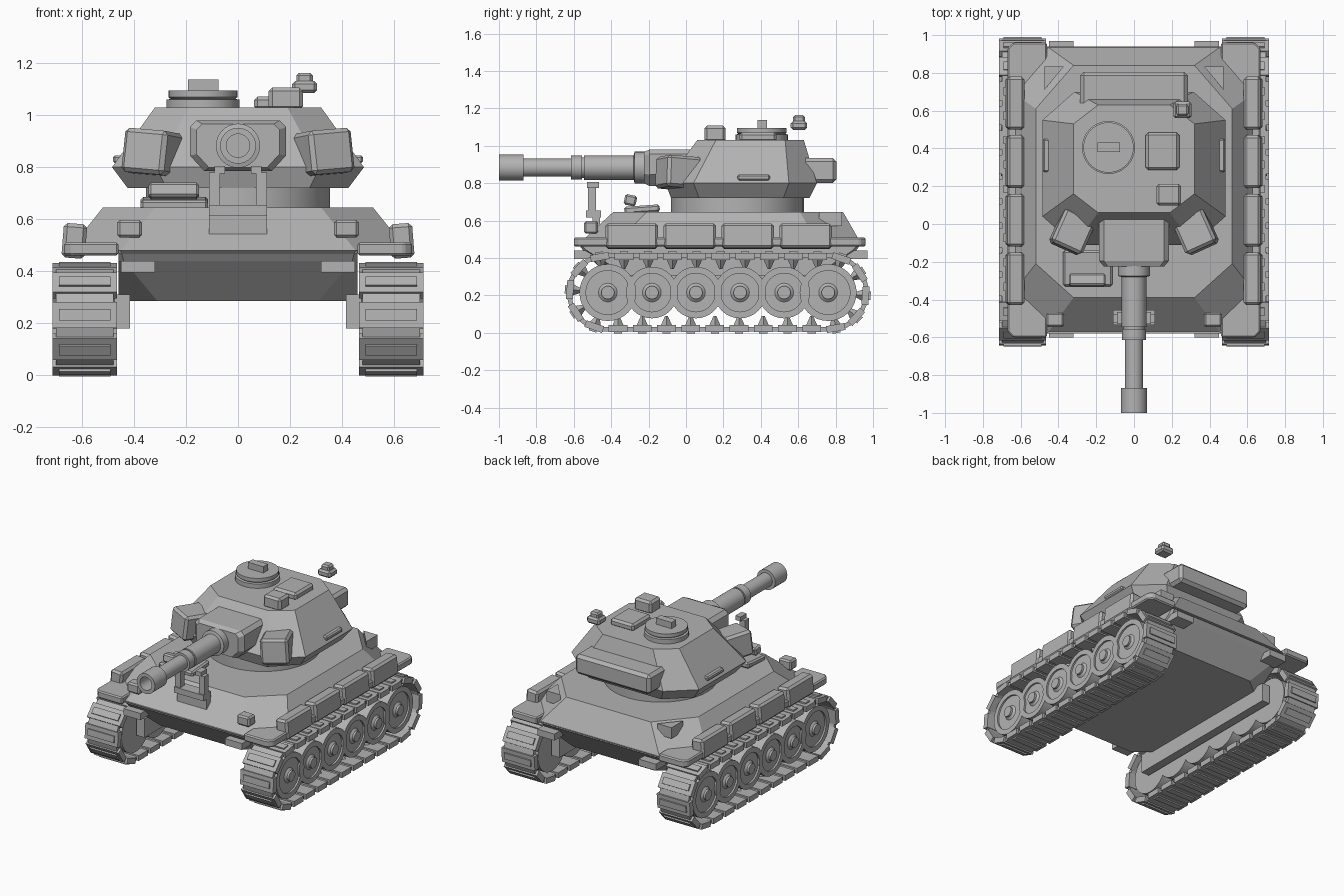
import bpy, bmesh, math
from mathutils import Matrix, Vector

if "Cube" in bpy.data.objects:
    bpy.data.objects.remove(bpy.data.objects["Cube"])

grey = bpy.data.materials.new("armour_grey")
grey.diffuse_color = (0.45, 0.45, 0.45, 1)
grey.use_nodes = True
grey.node_tree.nodes["Principled BSDF"].inputs["Base Color"].default_value = grey.diffuse_color


def finish(name, bm, bevel=0.0, smooth=False):
    bmesh.ops.recalc_face_normals(bm, faces=bm.faces)
    me = bpy.data.meshes.new(name)
    bm.to_mesh(me)
    bm.free()
    me.materials.append(grey)
    ob = bpy.data.objects.new(name, me)
    bpy.context.collection.objects.link(ob)
    if bevel:
        m = ob.modifiers.new("bevel", 'BEVEL')
        m.width, m.segments = bevel, 1
    if smooth:
        bpy.context.view_layer.objects.active = ob
        ob.select_set(True)
        bpy.ops.object.shade_smooth_by_angle(angle=math.radians(30))
        ob.select_set(False)
    return ob


def add_box(bm, lo, hi, mat=Matrix()):
    lo, hi = Vector(lo), Vector(hi)
    bmesh.ops.create_cube(bm, size=1, matrix=mat @ Matrix.Translation((lo + hi) / 2)
                          @ Matrix.Diagonal((*(hi - lo), 1)))


def box(name, lo, hi, bevel=0.0, rot=None):
    c = (Vector(lo) + Vector(hi)) / 2
    bm = bmesh.new()
    mat = Matrix.Translation(c) @ rot @ Matrix.Translation(-c) if rot else Matrix()
    add_box(bm, lo, hi, mat)
    return finish(name, bm, bevel)


def pair(name, lo, hi, bevel=0.0, ry=0.0, rx=0.0, rz=0.0):
    # Same box on both sides, mirrored in x
    for s, tag in ((1, "right"), (-1, "left")):
        l = (min(s * lo[0], s * hi[0]), lo[1], lo[2])
        h = (max(s * lo[0], s * hi[0]), hi[1], hi[2])
        rot = (Matrix.Rotation(s * rz, 4, 'Z') @ Matrix.Rotation(rx, 4, 'X')
               @ Matrix.Rotation(s * ry, 4, 'Y'))
        box(name + "_" + tag, l, h, bevel, rot)


def octagon(z, hx, y0, y1, cx, cf, cr):
    # Chamfered rectangle: cx = corner cut in x, cf / cr = cut in y at front / rear
    r = [(hx - cx, y0), (hx, y0 + cf), (hx, y1 - cr), (hx - cx, y1)]
    return [(x, y, z) for x, y in r] + [(-x, y, z) for x, y in reversed(r)]


def loft(name, rings, bevel=0.0):
    bm = bmesh.new()
    vs = [[bm.verts.new(p) for p in r] for r in rings]
    n = len(vs[0])
    for a, b in zip(vs, vs[1:]):
        for i in range(n):
            bm.faces.new((a[i], a[(i + 1) % n], b[(i + 1) % n], b[i]))
    bm.faces.new(vs[0])
    bm.faces.new(vs[-1])
    return finish(name, bm, bevel)


def lathe(name, prof, origin, axis='Z', seg=32):
    # Revolve (radius, along) points; closed with caps where the radius is 0
    bm = bmesh.new()
    rings = []
    for r, t in prof:
        k = 1 if r == 0 else seg
        ring = []
        for i in range(k):
            a = 2 * math.pi * i / seg
            u, v = r * math.cos(a), r * math.sin(a)
            p = {'Z': (u, v, t), 'Y': (u, t, v), 'X': (t, u, v)}[axis]
            ring.append(bm.verts.new(Vector(origin) + Vector(p)))
        rings.append(ring)
    for a, b in zip(rings, rings[1:]):
        for i in range(seg):
            q = [a[i % len(a)], a[(i + 1) % len(a)], b[(i + 1) % len(b)], b[i % len(b)]]
            bm.faces.new(list(dict.fromkeys(q)))
    return finish(name, bm, smooth=True)


# Hull
loft("lower_hull", [octagon(.285, .46, -.40, .78, .15, .12, .12),
                    octagon(.44, .46, -.55, .91, .02, .02, .02),
                    octagon(.48, .46, -.58, .94, .01, .01, .01)])
loft("upper_hull", [octagon(.47, .66, -.58, .94, .20, .19, .23),
                    octagon(.645, .52, -.39, .84, .20, .18, .23)])
for s, tag in ((1, "right"), (-1, "left")):
    pts = [(.46, -.60), (.64, -.60), (.67, -.57), (.67, .93), (.64, .96), (.46, .96)]
    loft("fender_" + tag, [[(s * x, y, z) for x, y in pts] for z in (.46, .51)], .008)
    # Wedge on the rear deck corner
    tri = [(.37, .835), (.475, .835), (.475, .71)]
    loft("rear_wedge_" + tag, [[(s * x, y, z) for x, y in tri] for z in (.57, .645)])
pair("hull_side_rail", (.415, -.42, .18), (.475, .78, .31))
pair("front_tow_block", (.32, -.60, .395), (.45, -.50, .44))
pair("rear_tow_block", (.32, .86, .395), (.45, .97, .44))
pair("front_lamp", (.37, -.545, .53), (.465, -.47, .597), .01)
for i in range(4):
    y = -.43 + .31 * i
    pair("stowage_box_%d" % (i + 1), (.585, y, .45), (.675, y + .28, .583), .014, ry=-.08)

# Driver hatch and viewing block
box("driver_plate", (-.375, -.33, .64), (-.115, -.14, .68), .01, Matrix.Rotation(.07, 4, 'X'))
box("driver_view_block", (-.345, -.33, .68), (-.15, -.265, .737), .01, Matrix.Rotation(-.2, 4, 'X'))

# Barrel rest
box("rest_base", (-.112, -.535, .615), (.112, -.455, .655))
box("rest_foot", (-.112, -.50, .53), (.112, -.46, .62))
pair("rest_post", (.07, -.525, .65), (.112, -.48, .78))
pair("rest_tip", (.05, -.53, .775), (.09, -.465, .805))

# Tracks: links spread along a stadium-shaped path
Y0, Y1, ZC, R, N = -.428, .768, .215, .196, 28
L = Y1 - Y0
per = 2 * L + 2 * math.pi * R


def path(d):
    d %= per
    if d < L:
        return Y0 + d, ZC - R, 0.0
    d -= L
    if d < math.pi * R:
        a = d / R
        return Y1 + R * math.sin(a), ZC - R * math.cos(a), a
    d -= math.pi * R
    if d < L:
        return Y1 - d, ZC + R, math.pi
    a = (d - L) / R
    return Y0 - R * math.sin(a), ZC + R * math.cos(a), a + math.pi


for s, tag in ((1, "right"), (-1, "left")):
    bm = bmesh.new()
    for i in range(N):
        y, z, a = path((i + .5) * per / N)
        m = Matrix.Translation((s * .59, y, z)) @ Matrix.Rotation(a, 4, 'X')
        w = .125
        add_box(bm, (-w, -.05, -.015), (w, .05, .022), m)
        add_box(bm, (-.10, -.022, -.024), (.10, .022, 0), m)
        # Hinge to the next link
        y, z, a = path((i + 1) * per / N)
        h = Matrix.Translation((s * .59, y, z)) @ Matrix.Rotation(a, 4, 'X')
        add_box(bm, (-.11, -.03, -.012), (.11, .03, .012), h)
        # Guide tooth
        bmesh.ops.create_cone(bm, cap_ends=True, segments=4, radius1=.03, radius2=.008,
                              depth=.05, matrix=m @ Matrix.Translation((0, 0, .045)))
    finish("track_" + tag, bm)
    # Road wheels: paired discs with a groove for the teeth
    for i in range(6):
        y = -.418 + .2356 * i
        r = .152 if i in (0, 5) else .138
        x0, x1 = .485, .69
        prof = [(0, x0), (r, x0), (r, .565), (.09, .565), (.09, .615), (r, .615), (r, x1),
                (r - .035, x1), (r - .035, x1 - .012), (.05, x1 - .012),
                (.035, x1), (.035, x1 + .014), (0, x1 + .014)]
        lathe("road_wheel_%s_%d" % (tag, i + 1), [(p, s * t) for p, t in prof],
              (0, y, ZC), 'X')

# Turret
lathe("turret_ring", [(0, .64), (.355, .64), (.355, .73), (0, .73)], (0, .275, 0), seg=40)
loft("turret", [octagon(.72, .425, -.08, .66, .15, .15, .14),
                octagon(.80, .485, -.11, .70, .17, .15, .15),
                octagon(1.03, .32, .06, .63, .13, .10, .10)])
box("turret_bustle_bin", (-.285, .62, .80), (.285, .805, .935), .02)
pair("turret_cheek_block", (.235, -.14, .77), (.415, .06, .94), .016, rz=.42, ry=-.08, rx=-.08)
pair("turret_handle", (.44, .275, .815), (.482, .45, .845), .008)

# Mantlet and gun
GZ = .883
sect = [(-.13, .785), (.13, .785), (.185, .845), (.185, .955), (.16, .98),
        (-.16, .98), (-.185, .955), (-.185, .845)]
loft("mantlet", [[(x * k, y, GZ + (z - GZ) * k) for x, z in sect]
                 for y, k in ((.10, 1), (-.195, 1), (-.225, .86))])
lathe("gun_barrel", [(0, -.18), (.085, -.18), (.085, -.275), (.065, -.28), (.065, -.545),
                     (.055, -.545), (.055, -.557), (.064, -.557), (.064, -.615),
                     (.048, -.615), (.048, -.868), (.069, -.868), (.069, -1.0),
                     (.045, -1.0), (.045, -.90), (0, -.90)], (0, 0, GZ), 'Y')

# Roof fittings
lathe("commander_cupola", [(0, 1.0), (.14, 1.0), (.14, 1.06), (.125, 1.063), (.133, 1.07),
                           (.133, 1.095), (0, 1.095)], (-.135, .405, 0))
box("cupola_sight", (-.193, .382, 1.08), (-.075, .432, 1.138))
box("loader_hatch", (.062, .285, 1.02), (.24, .485, 1.072), .014)
box("roof_periscope", (.118, .098, 1.02), (.25, .212, 1.107), .014)
box("sensor_base", (.208, .56, 1.085), (.305, .648, 1.132), .012)
box("sensor_cap", (.225, .573, 1.12), (.288, .635, 1.163), .01)
